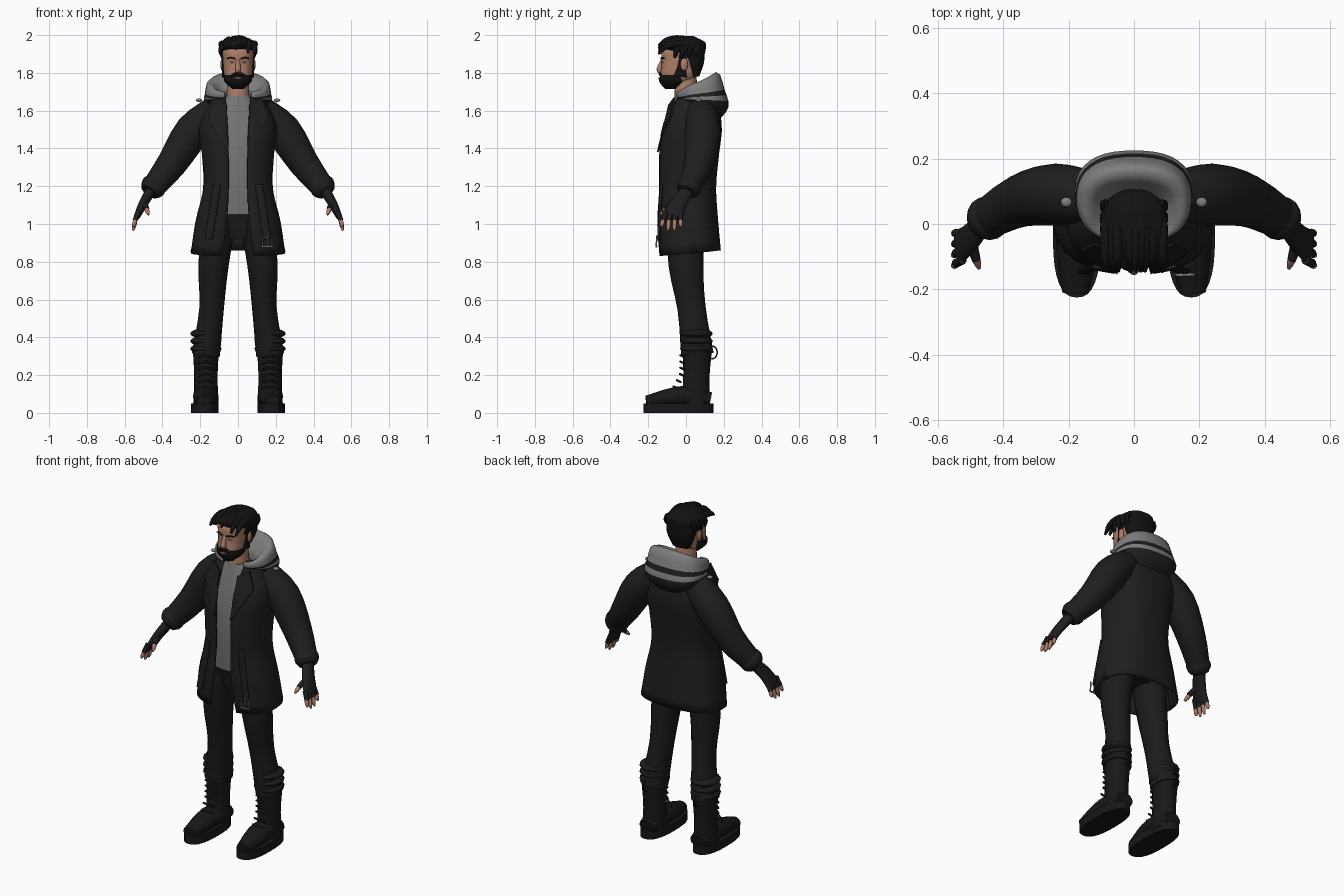
import bpy, bmesh, math, random
from mathutils import Vector, Matrix

random.seed(4)
default_cube = bpy.data.objects.get("Cube")
if default_cube:
    bpy.data.objects.remove(default_cube, do_unlink=True)


def material(name, red, green, blue):
    mat = bpy.data.materials.new(name)
    mat.use_nodes = True
    mat.diffuse_color = (red, green, blue, 1)
    shader = mat.node_tree.nodes["Principled BSDF"]
    shader.inputs["Base Color"].default_value = (red, green, blue, 1)
    return mat


def grey(name, value):
    return material(name, value, value, value)


COAT = grey("coat black", .013)
TROUSER = grey("trouser black", .011)
BOOT = grey("boot black", .009)
HAIR = grey("hair black", .006)
SHIRT = grey("shirt grey", .18)
LINING = grey("hood grey", .21)
SKIN = material("skin", .42, .21, .14)
LIP = material("lip", .3, .12, .09)
EYE = material("eye grey", .2, .24, .27)


def blend(keys, t):
    """Smooth curve through evenly spaced key values; a single number stays constant."""
    if not isinstance(keys, tuple):
        return keys
    last = len(keys) - 1
    i = min(int(t * last), last - 1)
    f = t * last - i
    here, there = keys[i], keys[i + 1]
    before = keys[i - 1] if i else 2 * here - there
    after = keys[i + 2] if i + 2 <= last else 2 * there - here
    slope_in, slope_out = (there - before) / 2, (after - here) / 2
    gain = there - here
    return (here + slope_in * f + (3 * gain - 2 * slope_in - slope_out) * f ** 2
            + (slope_in + slope_out - 2 * gain) * f ** 3)


def finish(name, bm, mats, both=False, thick=0, smooth=True):
    """Turn a bmesh into an object, mirrored or thickened where wanted."""
    bmesh.ops.recalc_face_normals(bm, faces=bm.faces)
    for face in bm.faces:
        face.smooth = smooth and len(face.verts) < 5
    mesh = bpy.data.meshes.new(name)
    bm.to_mesh(mesh)
    bm.free()
    for mat in mats:
        mesh.materials.append(mat)
    part = bpy.data.objects.new(name, mesh)
    bpy.context.collection.objects.link(part)
    if both:
        part.modifiers.new("mirror", "MIRROR").use_mirror_merge = False
    if thick:
        shell = part.modifiers.new("thickness", "SOLIDIFY")
        shell.thickness, shell.offset = thick, 0


def bridge(rings, closed=True, strip_material=lambda strip: 0):
    """Join point rings with quads, capping the ends of closed ones."""
    bm = bmesh.new()
    rows = [[bm.verts.new(point) for point in ring] for ring in rings]
    for strip, (low, high) in enumerate(zip(rows, rows[1:])):
        for j in range(0 if closed else 1, len(low)):
            face = bm.faces.new((low[j - 1], low[j], high[j], high[j - 1]))
            face.material_index = strip_material(strip)
    if closed:
        bm.faces.new(rows[0])
        bm.faces.new(rows[-1])
    return bm


def boxy(value):
    """Fuller than a plain ellipse."""
    return math.copysign(abs(value) ** .8, value)


def loft(name, mats, z, width, front, back, gap=0, rise=0, centre=0, steps=12, sides=32,
         strip_material=lambda strip: 0, **options):
    """Body of level rings; a gap opens it at the front, rise lifts its back."""
    rings = []
    for step in range(steps + 1):
        t = step / steps
        half, near, far = blend(width, t), blend(front, t), blend(back, t)
        start = math.asin((blend(gap, t) / half) ** 1.25)
        ring = []
        for j in range(sides):
            share = j / (sides - 1 if gap else sides)
            angle = start + 2 * (math.pi - start) * share
            ring.append((centre + half * boxy(math.sin(angle)),
                         (near + far) / 2 - (far - near) / 2 * boxy(math.cos(angle)),
                         blend(z, t) + blend(rise, t) * (1 - math.cos(angle)) / 2))
        rings.append(ring)
    finish(name, bridge(rings, not gap, strip_material), mats, **options)


def tube(name, mat, path, radius, flat=1, across="Y", both=True, steps=9, sides=14):
    """Tube through a few points; radius lies along one axis, flat scales the other."""
    axis = Vector([float(letter == across) for letter in "XYZ"])
    columns = list(zip(*path))
    spots = [Vector([blend(column, step / steps) for column in columns]) for step in range(steps + 1)]
    rings = []
    for step, spot in enumerate(spots):
        along = (spots[min(step + 1, steps)] - spots[max(step - 1, 0)]).normalized()
        wide = (axis - along * axis.dot(along)).normalized()
        deep = along.cross(wide) * blend(flat, step / steps)
        size = blend(radius, step / steps)
        angles = [2 * math.pi * j / sides for j in range(sides)]
        rings.append([spot + size * (wide * math.cos(a) + deep * math.sin(a)) for a in angles])
    finish(name, bridge(rings), [mat], both=both)


def ball(name, mat, place, size, both=True):
    bm = bmesh.new()
    bmesh.ops.create_uvsphere(bm, u_segments=16, v_segments=10, radius=1,
                              matrix=Matrix.Translation(place) @ Matrix.Diagonal((*size, 1)))
    finish(name, bm, [mat], both=both)


# Hips and legs, with bunched folds above the boots
loft("hips", [TROUSER], z=(.92, 1.12), width=(.09, .15, .15), front=(-.07, -.11), back=(.08, .12))
tube("trouser_legs", TROUSER, [(.1, 0, 1.02), (.13, 0, .78), (.14, .03, .55), (.17, .06, .31)],
     radius=(.09, .08, .065, .075), flat=1.15, across="X", sides=20)
for fold in range(3):
    ball("trouser_fold", TROUSER, (.17, .055, .34 + fold * .04), (.083, .087, .027))

# Boots
tube("boot_shafts", BOOT, [(.17, .06, .35), (.17, .05, .03)], radius=(.07, .062, .068), flat=1.15, across="X")
tube("boot_feet", BOOT, [(.17, .13, .07), (.17, 0, .09), (.18, -.21, .06)],
     radius=(.05, .065, .066, .04), flat=.8, across="X")
loft("boot_soles", [BOOT], z=(0, .05), width=.073, front=-.225, back=.145, centre=.175, steps=1,
     both=True, smooth=False)
for row in range(6):
    height = .13 + row * .033
    front = -.02 - max(0, .2 - height) / 2
    tube("boot_lace", BOOT, [(.13, front + .01, height), (.17, front - .01, height + .01), (.21, front + .01, height)],
         radius=.006, steps=4, sides=8)
turns = [math.pi * (k / 5 - .9) for k in range(10)]
tube("boot_pull_loops", BOOT, [(.17, .14 + math.cos(a) / 40, .32 + math.sin(a) / 30) for a in turns],
     radius=.004, across="X", steps=18, sides=8)

# Shirt and open coat
loft("shirt", [SHIRT], z=(1.05, 1.68), width=(.14, .15, .16, .16, .06),
     front=(-.11, -.12, -.12, -.1, -.06), back=(.12, .13, .14, .14, .06))
loft("coat", [COAT], z=(.83, 1.7), width=(.245, .22, .18, .185, .2, .11),
     front=(-.14, -.15, -.14, -.14, -.12, -.03), back=(.18, .165, .155, .17, .185, .14),
     gap=(.085, .06, .05, .05, .055, .07), rise=(.03, 0), steps=16, thick=.01)
tube("coat_side_vents", HAIR, [(.19, .03, 1.13), (.24, .04, .85)], radius=(.004, .02), flat=.6)
tube("coat_hanging_straps", COAT, [(.11, -.13, 1.21), (.155, -.145, .92)], radius=.021, flat=.4, across="X")
for prong in range(3):
    side = .13 + prong * .025
    tube("buckle_prong", LINING, [(side, -.155, .94), (side, -.157, .88)], radius=.004, both=False)
tube("buckle_bar", LINING, [(.125, -.157, .88), (.185, -.155, .88)], radius=.005, both=False)

# Lapels
bm = bmesh.new()
outline = [(.06, -.09, 1.63), (.12, -.06, 1.67), (.16, -.08, 1.57), (.12, -.12, 1.49), (.05, -.15, 1.38)]
bm.faces.new([bm.verts.new(point) for point in outline])
finish("lapels", bm, [COAT], both=True, thick=.009, smooth=False)

# Hood lying on the back: grey lining and one grey band on the dark outside
loft("hood", [LINING, COAT], z=(1.66, 1.69, 1.67, 1.66, 1.62), rise=(0, .11, .04, -.04, -.08),
     width=(.07, .15, .17, .17, .1), front=(-.03, -.05, -.05, -.02, .04), back=(.07, .16, .2, .22, .16),
     gap=(.05, .07, .07, .08, .04), thick=.01,
     strip_material=lambda strip: int(strip > 5 and strip != 7))

# Sleeves
tube("sleeves", COAT, [(.12, .08, 1.6), (.24, .09, 1.49), (.35, .07, 1.32), (.46, .01, 1.18)],
     radius=(.08, .095, .08, .06), sides=20)
tube("cuffs", COAT, [(.43, .03, 1.22), (.47, 0, 1.17)], radius=(.06, .068, .065, .05), sides=20)
ball("shoulder_studs", LINING, (.207, .067, 1.655), (.017, .015, .009))

# Gloved hands with bare fingertips
tube("gloves", COAT, [(.46, .01, 1.18), (.5, -.04, 1.11), (.535, -.07, 1.04)],
     radius=(.036, .045, .055), flat=(.8, .55, .3))
for k, finger in enumerate(("index", "middle", "ring", "little")):
    base, tip = k * .027 - .11, k * .034 - .13
    end = .985 if finger in ("index", "little") else .965
    middle = (base + tip) / 2
    tube(finger + "_finger_gloves", COAT, [(.525, base, 1.07), (.545, middle, 1.02)], radius=.014, sides=10)
    tube(finger + "_fingers", SKIN, [(.54, middle, 1.03), (.555, tip, end)],
         radius=(.011, .011, .011, .005), sides=10)
tube("thumb_gloves", COAT, [(.5, -.05, 1.11), (.483, -.11, 1.08)], radius=(.02, .014), sides=10)
tube("thumbs", SKIN, [(.486, -.1, 1.085), (.474, -.135, 1.05)], radius=(.012, .012, .006), sides=10)

# Neck and head
tube("neck", SKIN, [(0, 0, 1.61), (0, 0, 1.78)], radius=(.065, .056), both=False, sides=20)
loft("head", [SKIN], z=(1.72, 1.98), width=(.03, .07, .077, .08, .08, .03),
     front=(-.11, -.135, -.13, -.13, -.125, -.06), back=(-.04, .05, .07, .08, .085, .04))
tube("nose", SKIN, [(0, -.122, 1.875), (0, -.141, 1.82), (0, -.13, 1.81)], radius=(.008, .015, .013),
     across="X", both=False)
ball("ears", SKIN, (.083, -.01, 1.845), (.01, .02, .034))
ball("eyes", EYE, (.031, -.124, 1.858), (.013, .006, .006))
tube("eyebrows", HAIR, [(.013, -.132, 1.875), (.035, -.129, 1.88), (.057, -.117, 1.877)], radius=.004)

# Beard
loft("beard", [HAIR], z=(1.715, 1.79), width=(.03, .07, .077), front=(-.11, -.141, -.136), back=(-.05, 0, .01))
tube("sideburns", HAIR, [(.075, -.03, 1.78), (.082, -.015, 1.9)], radius=(.035, .02, .02), flat=.3)
tube("moustache", HAIR, [(0, -.139, 1.797), (.022, -.135, 1.792), (.042, -.124, 1.772)], radius=.008)
ball("lips", LIP, (0, -.14, 1.772), (.02, .006, .006), both=False)

# Hair: crown, nape and locks swept forward
loft("hair_crown", [HAIR], z=(1.9, 1.995), width=(.087, .1, .09, .03), front=(-.05, -.13, -.13, -.05),
     back=(.1, .105, .1, .04))
loft("hair_nape", [HAIR], z=(1.78, 1.93), width=(.055, .085, .09), front=(.02, 0, -.03), back=(.07, .095, .1))
for lock in range(-4, 5):
    side = lock * .02
    sweep = side + random.uniform(-.01, .01)
    top = 1.982 - 4.5 * side ** 2
    tube("hair_lock", HAIR, [(side, .07, top - .03), (sweep, -.02, top), (sweep, -.1, top - .01),
                             (sweep, -.145, top - random.uniform(.03, .06))],
         radius=(.012, .017, .017, .006), across="X", both=False)
for lock in range(4):
    depth = lock * .035 - .06
    tube("hair_side_locks", HAIR, [(.085, depth + .02, 1.955), (.097, depth + .01, 1.92), (.087, depth, 1.88)],
         radius=(.012, .016, .006), flat=.5)
